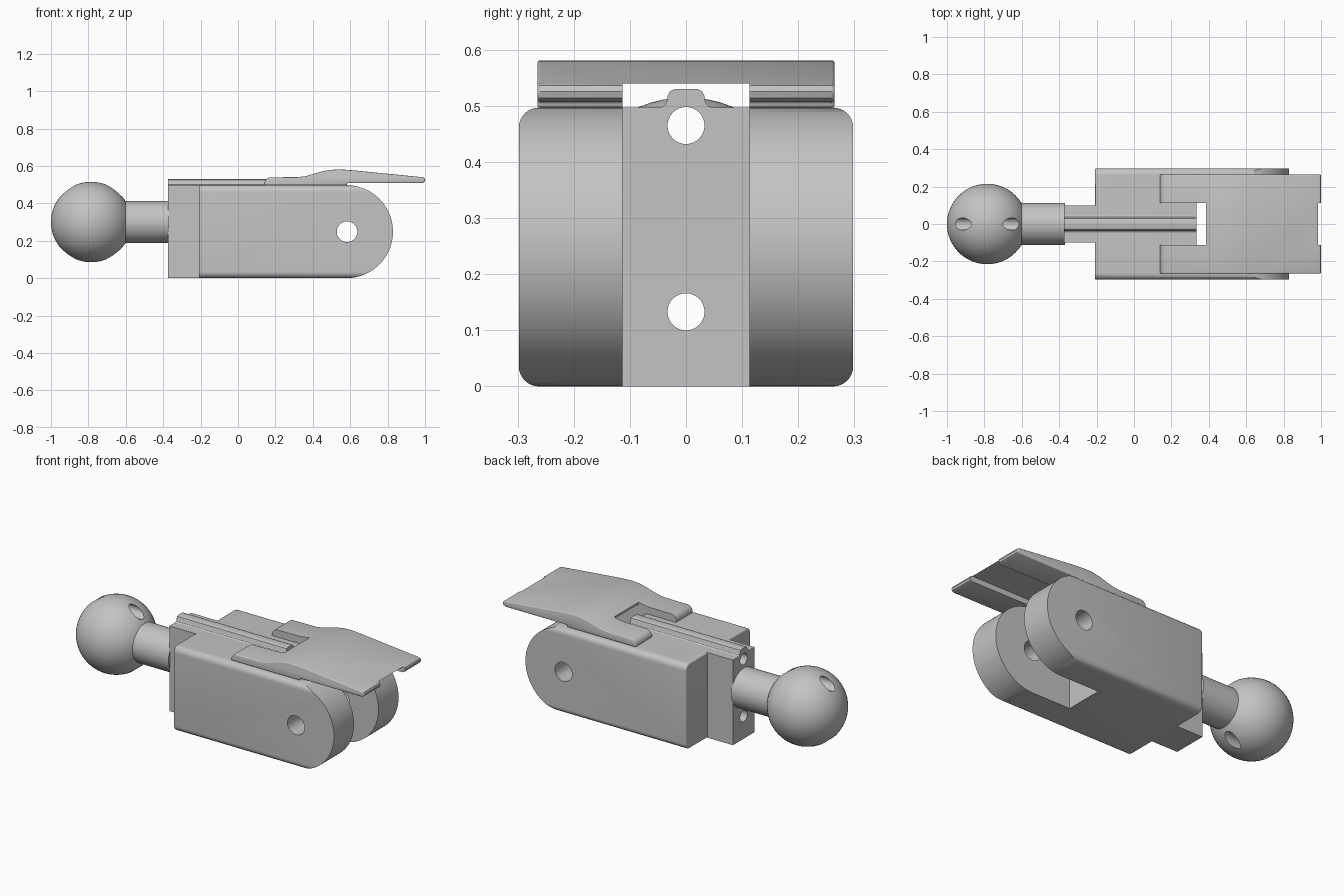
import bpy, bmesh, math
from mathutils import Matrix, Vector

if "Cube" in bpy.data.objects:
    bpy.data.objects.remove(bpy.data.objects["Cube"])

grey = bpy.data.materials.new("light_grey")
grey.use_nodes = True
grey.diffuse_color = (0.55, 0.55, 0.55, 1)
grey.node_tree.nodes["Principled BSDF"].inputs["Base Color"].default_value = (0.55, 0.55, 0.55, 1)

TOP = 0.497


def make(name, bm):
    bmesh.ops.recalc_face_normals(bm, faces=bm.faces)
    mesh = bpy.data.meshes.new(name)
    bm.to_mesh(mesh)
    bm.free()
    mesh.materials.append(grey)
    ob = bpy.data.objects.new(name, mesh)
    bpy.context.collection.objects.link(ob)
    return ob


def extrude(name, points, axis, start, end):
    """Extrude a closed profile: (x, z) along y, or (y, z) along x."""
    place = (lambda a, b: (start, a, b)) if axis == "X" else (lambda a, b: (a, start, b))
    bm = bmesh.new()
    face = bm.faces.new([bm.verts.new(place(a, b)) for a, b in points])
    result = bmesh.ops.extrude_face_region(bm, geom=[face])
    shift = Vector((end - start, 0, 0) if axis == "X" else (0, end - start, 0))
    moved = [v for v in result["geom"] if isinstance(v, bmesh.types.BMVert)]
    bmesh.ops.translate(bm, verts=moved, vec=shift)
    return make(name, bm)


def box(name, x0, x1, y, z0, z1):
    return extrude(name, [(x0, z0), (x1, z0), (x1, z1), (x0, z1)], "Y", -y, y)


def cylinder(name, center, radius, length, axis, sides=48):
    turn = Matrix.Rotation(math.pi / 2, 4, "Y" if axis == "X" else "X")
    bm = bmesh.new()
    bmesh.ops.create_cone(bm, cap_ends=True, segments=sides, radius1=radius, radius2=radius,
                          depth=length, matrix=Matrix.Translation(center) @ turn)
    return make(name, bm)


def activate(ob):
    bpy.ops.object.select_all(action="DESELECT")
    ob.select_set(True)
    bpy.context.view_layer.objects.active = ob


def boolean(ob, tool, operation="DIFFERENCE"):
    activate(ob)
    mod = ob.modifiers.new("cut", "BOOLEAN")
    mod.operation, mod.solver, mod.object = operation, "EXACT", tool
    bpy.ops.object.modifier_apply(modifier=mod.name)
    bpy.data.objects.remove(tool)


def round_edges(ob, width):
    activate(ob)
    mod = ob.modifiers.new("round", "BEVEL")
    mod.width, mod.segments, mod.limit_method = width, 3, "ANGLE"
    mod.angle_limit = math.radians(50)
    bpy.ops.object.modifier_apply(modifier=mod.name)


def arc(cx, cz, r, a0, a1, n):
    steps = [math.radians(a0 + (a1 - a0) * i / n) for i in range(n + 1)]
    return [(cx + r * math.cos(a), cz + r * math.sin(a)) for a in steps]


def bore(ob):
    """Two long holes running the length of the model."""
    for z in (0.133, 0.465):
        boolean(ob, cylinder("bore_cutter", (0, 0, z), 0.033, 2.4, "X", 32))


# Clevis body: side profile with a round nose, long edges rounded
half = TOP / 2
body = extrude("clevis_body", [(-0.3, 0)] + arc(0.58, half, half, -90, 90, 48) + [(-0.3, TOP)], "Y", -0.4, 0.4)
r, w = 0.036, 0.298
section = (arc(w - r, r, r, -90, 0, 8) + arc(w - r, TOP - r, r, 0, 90, 8)
           + arc(r - w, TOP - r, r, 90, 180, 8) + arc(r - w, r, r, 180, 270, 8))
envelope = extrude("envelope", section, "X", -0.208, 1.0)
round_edges(envelope, 0.007)
boolean(body, envelope, "INTERSECT")
boolean(body, box("slot_cutter", 0.335, 1.1, 0.113, -0.1, 0.7))
boolean(body, cylinder("pin_cutter", (0.583, 0, half), 0.055, 1, "Y"))
bore(body)

# Narrow block behind the body
block = box("rear_block", -0.373, -0.19, 0.1, 0, TOP)
bore(block)

# Raised rail along the top
side = [(0.046, TOP - 0.004), (0.046, TOP), (0.038, 0.501), (0.034, 0.508), (0.033, 0.517),
        (0.029, 0.526), (0.02, 0.53)]
rail = extrude("top_rail", side + [(-y, z) for y, z in reversed(side)], "X", -0.373, 0.335)
bore(rail)

# Ball and neck
bm = bmesh.new()
bmesh.ops.create_uvsphere(bm, u_segments=64, v_segments=32, radius=0.215,
                          matrix=Matrix.Translation((-0.785, 0, 0.3)))
ball = make("ball", bm)
bore(ball)
neck = cylinder("neck", (-0.5, 0, 0.3), 0.113, 0.26, "X", 64)

# Lever: curved plate, forked at the back, channelled underneath
profile = ([(0.14, TOP)] + arc(0.175, 0.504, 0.035, 180, 90, 6)
           + [(0.32, 0.54), (0.36, 0.545), (0.4, 0.556), (0.45, 0.571), (0.49, 0.578), (0.53, 0.581),
              (0.57, 0.58), (0.62, 0.576), (0.985, 0.54), (0.996, 0.536), (1.0, 0.526),
              (0.996, 0.514), (0.985, 0.508), (0.583, 0.508), (0.583, TOP)])
lever = extrude("lever", profile, "Y", -0.265, 0.265)
round_edges(lever, 0.007)
boolean(lever, box("fork_cutter", 0, 0.385, 0.113, 0.4, 0.7))
boolean(lever, box("channel_cutter", 0.3, 1.1, 0.113, 0.4, 0.54))

for ob in (body, block, rail, ball, neck, lever):
    activate(ob)
    bpy.ops.object.shade_smooth_by_angle(angle=math.radians(32))
